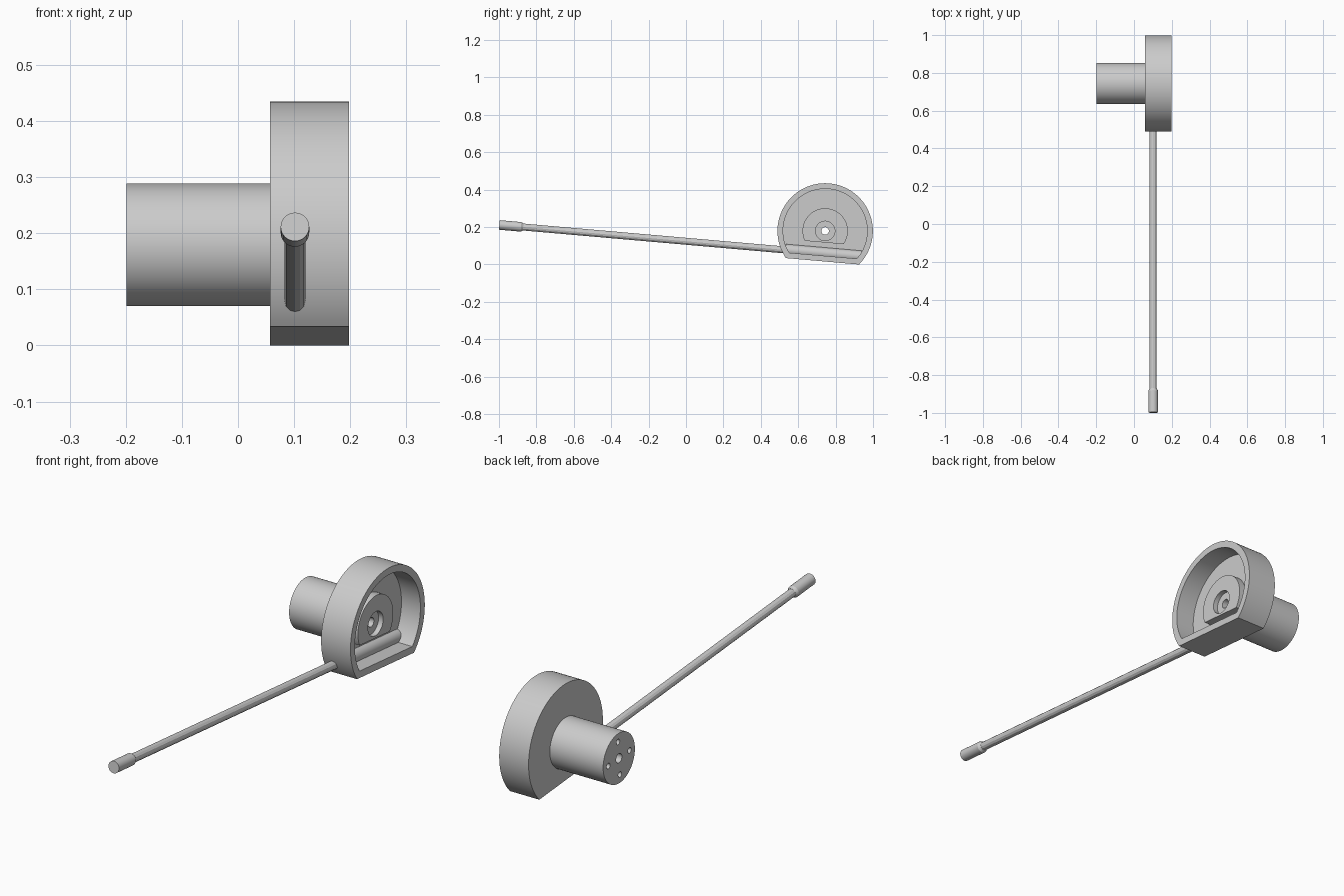
import bpy
import bmesh
from math import asin, cos, sin, pi, radians
from mathutils import Matrix, Vector

cube = bpy.data.objects.get("Cube")
if cube:
    bpy.data.objects.remove(cube, do_unlink=True)

# Whole assembly leans about the x axis, around the housing centre
LEAN = Matrix.Translation((0, 0.744, 0.1795)) @ Matrix.Rotation(radians(-5), 4, 'X')

grey = bpy.data.materials.new("plain grey")
grey.use_nodes = True
COLOUR = (0.6, 0.6, 0.6, 1)
grey.diffuse_color = COLOUR
grey.node_tree.nodes["Principled BSDF"].inputs["Base Color"].default_value = COLOUR


def make_object(name, bm):
    bmesh.ops.recalc_face_normals(bm, faces=bm.faces)
    bm.transform(LEAN)
    mesh = bpy.data.meshes.new(name)
    bm.to_mesh(mesh)
    bm.free()
    mesh.materials.append(grey)
    obj = bpy.data.objects.new(name, mesh)
    bpy.context.collection.objects.link(obj)
    return obj


def disc(name, x0, x1, radius, flat=None, centre=(0, 0), sides=96):
    """Cylinder along x, with an optional flat cut across its underside."""
    start = asin(flat / radius) if flat else 0
    sweep = pi - 2 * start if flat else 2 * pi
    count = sides + 1 if flat else sides
    bm = bmesh.new()
    ring = []
    for i in range(count):
        a = start + sweep * i / sides
        ring.append(bm.verts.new((x0, centre[0] + radius * cos(a), centre[1] + radius * sin(a))))
    face = bm.faces.new(ring)
    side = bmesh.ops.extrude_face_region(bm, geom=[face], use_keep_orig=True)
    moved = [g for g in side["geom"] if isinstance(g, bmesh.types.BMVert)]
    bmesh.ops.translate(bm, verts=moved, vec=Vector((x1 - x0, 0, 0)))
    return make_object(name, bm)


def turned_bar(name, profile, sides):
    """Bar along the arm axis, from (distance, radius) pairs."""
    bm = bmesh.new()
    rings = [[bm.verts.new((0.1015 + r * cos(2 * pi * i / sides), u, -0.12 + r * sin(2 * pi * i / sides)))
              for i in range(sides)] for u, r in profile]
    for a, b in zip(rings, rings[1:]):
        for i in range(sides):
            j = (i + 1) % sides
            bm.faces.new((a[i], a[j], b[j], b[i]))
    bm.faces.new(rings[0])
    bm.faces.new(rings[-1])
    return make_object(name, bm)


def cut(obj, *cutters):
    bpy.context.view_layer.objects.active = obj
    for cutter in cutters:
        mod = obj.modifiers.new("cut", 'BOOLEAN')
        mod.operation = 'DIFFERENCE'
        mod.solver = 'EXACT'
        mod.object = cutter
        bpy.ops.object.modifier_apply(modifier=mod.name)
        bpy.data.objects.remove(cutter, do_unlink=True)


def bore(radius=0.02, x0=-0.3, x1=0.3, centre=(0, 0)):
    return disc("cutter", x0, x1, radius, centre=centre, sides=32)


# Open cup housing with a flat underside
housing = disc("housing", 0.057, 0.198, 0.255, flat=-0.163)
cut(housing, disc("cutter", 0.107, 0.3, 0.225, flat=-0.133), bore())

# Raised hub inside the cup, counterbored
hub = disc("hub", 0.1, 0.14, 0.121, flat=-0.062)
cut(hub, bore(0.052, x0=0.118), bore())

# Motor barrel with a central bore and four mounting holes
motor = disc("motor_barrel", -0.199, 0.06, 0.109)
holes = [bore(0.012, x1=-0.14, centre=(0.073 * cos(k * pi / 2), 0.073 * sin(k * pi / 2))) for k in range(4)]
cut(motor, bore(), *holes)

# Arm: socket inside the cup, slim rod and thicker tip
socket = turned_bar("arm_socket", [(-0.203, 0.032), (0.203, 0.032)], 48)
rod = turned_bar("arm_rod", [(-1.62, 0.0185), (-0.2, 0.0185)], 12)
tip = turned_bar("arm_tip", [(-1.738, 0.0255), (-1.622, 0.0255), (-1.61, 0.0185)], 32)

bpy.ops.object.select_all(action='DESELECT')
for part in (housing, hub, motor, socket, tip):
    part.select_set(True)
bpy.context.view_layer.objects.active = housing
bpy.ops.object.shade_smooth_by_angle(angle=radians(30))
